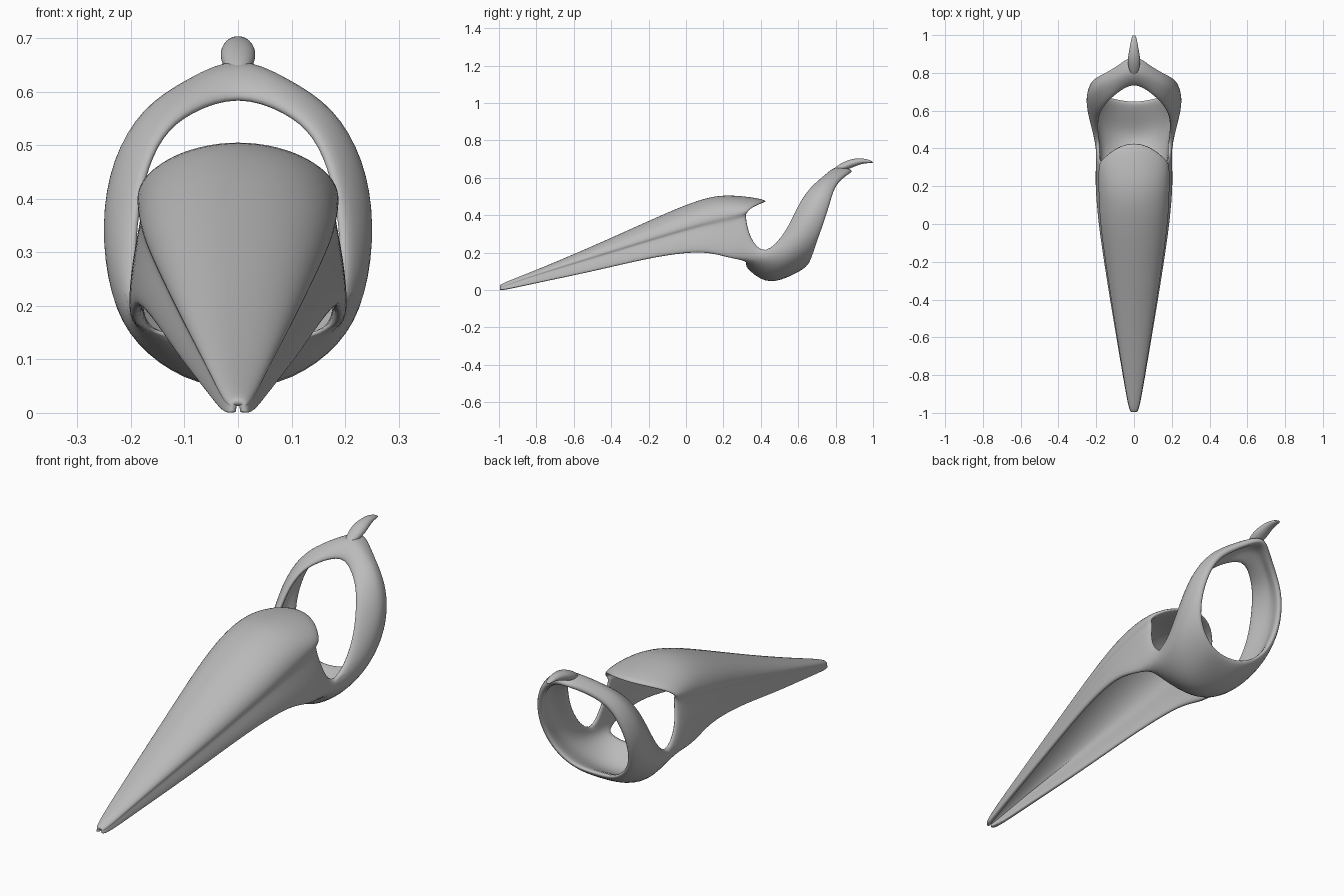
import bpy, bmesh, math
from mathutils import Vector

cube = bpy.data.objects.get("Cube")
if cube:
    bpy.data.objects.remove(cube, do_unlink=True)

grey = bpy.data.materials.new("plain grey")
grey.use_nodes = True
grey.diffuse_color = (0.5, 0.5, 0.5, 1)
grey.node_tree.nodes["Principled BSDF"].inputs["Base Color"].default_value = (0.5, 0.5, 0.5, 1)


def add_grid(bm, rows):
    """Skin a list of equally long rows of points with quads."""
    verts = [[bm.verts.new(p) for p in row] for row in rows]
    for a, b in zip(verts, verts[1:]):
        for i in range(len(a) - 1):
            bm.faces.new((a[i], a[i + 1], b[i + 1], b[i]))


def finish(bm, name):
    mesh = bpy.data.meshes.new(name)
    bm.to_mesh(mesh)
    bm.free()
    obj = bpy.data.objects.new(name, mesh)
    bpy.context.collection.objects.link(obj)
    mesh.materials.append(grey)
    mesh.polygons.foreach_set("use_smooth", [True] * len(mesh.polygons))
    return obj


# Finger ring: front edge, crest and rear edge from bottom centre to top centre
front = [(0, .31, .125), (.10, .31, .13), (.18, .315, .15), (.203, .42, .175), (.208, .53, .32),
         (.187, .585, .45), (.15, .635, .53), (.095, .68, .575), (0, .745, .607)]
crest = [(0, .42, .022), (.10, .44, .042), (.195, .48, .115), (.243, .55, .21), (.256, .62, .35),
         (.237, .67, .47), (.185, .725, .575), (.10, .76, .625), (0, .80, .675)]
rear = [(0, .655, .125), (.10, .67, .135), (.175, .69, .19), (.217, .71, .26), (.235, .745, .36),
        (.215, .78, .475), (.165, .80, .56), (.08, .85, .62), (0, .91, .66)]

# Bulge between crest and rear edge, strongest low down
bulge = []
for c, r in zip(crest, rear):
    mid = (Vector(c) + Vector(r)) / 2
    out = Vector((mid.x, 0, mid.z - .35)).normalized()
    bulge.append(mid + out * (.014 if mid.z < .5 else .004))

# Hollow beak: y, half width, ridge height, roof edge height, lower edge height
stations = [(-1, .012, .022, .014, .002), (-.985, .027, .036, .02, -.004), (-.8, .058, .107, .085, .037),
            (-.5, .108, .235, .178, .098), (-.2, .155, .372, .272, .17), (0, .183, .46, .335, .2),
            (.13, .19, .503, .372, .2), (.24, .193, .513, .398, .165)]


def beak_row(y, w, top, edge, low):
    """Half section: arched roof, undercut groove, then skirt."""
    row = []
    for k in range(5):
        a = math.pi / 2 * k / 4
        row.append((w * math.sin(a), y, edge + (top - edge) * math.cos(a)))
    drop = edge - low
    flare = .05 * max(0, y) / .24
    for f, d in ((.94, .1), (.95, .22), (1, .5), (1.03, .78), (1.02, 1)):
        row.append((w * (f + flare * d), y, edge - drop * d))
    return row


bm = bmesh.new()
rows = [beak_row(*s) for s in stations]

# Back edge of the beak: roof lip overhangs, skirt sweeps into the ring
lip = []
for x, y, z in beak_row(.44, .19, .488, .415, .2)[:5]:
    lip.append((x, y - .11 * (x / .19) ** 2, z))
lip += [(.176, .325, .40), (.18, .325, .375), (.2, .345, .28), front[3], front[2]]
rows.append(lip)
add_grid(bm, rows)
add_grid(bm, list(zip(front, crest, bulge, rear)))
bmesh.ops.remove_doubles(bm, verts=bm.verts, dist=.0005)
bmesh.ops.recalc_face_normals(bm, faces=bm.faces)
roof = max(bm.faces, key=lambda f: f.calc_center_median().z if f.calc_center_median().y < .2 else -1)
if roof.normal.z < 0:
    bmesh.ops.reverse_faces(bm, faces=bm.faces)
shell = finish(bm, "beak_and_ring")

# Thinner wall along the beak than around the ring
group = shell.vertex_groups.new(name="wall")
for v in shell.data.vertices:
    group.add([v.index], max(.55, min(1, .65 + v.co.y * .5)), "REPLACE")
mirror = shell.modifiers.new("mirror", "MIRROR")
mirror.use_clip = True
wall = shell.modifiers.new("wall", "SOLIDIFY")
wall.thickness = .032
wall.offset = -1
wall.vertex_group = "wall"
shell.modifiers.new("smooth", "SUBSURF").levels = 2
shell.modifiers["smooth"].render_levels = 2

# Horn growing out of the ring: y, centre height, half width, half height
horn = [(.78, .635, .012, .008), (.82, .652, .03, .022), (.87, .672, .036, .026), (.91, .684, .028, .021),
        (.95, .691, .021, .014), (.985, .686, .014, .008), (1.0, .682, .007, .003)]
bm = bmesh.new()
sides = 12
loops = []
for y, z, w, h in horn:
    ring = []
    for k in range(sides + 1):
        a = math.tau * k / sides
        ring.append(Vector((w * math.cos(a), y, z + h * math.sin(a))))
    loops.append(ring)
add_grid(bm, loops)
bmesh.ops.remove_doubles(bm, verts=bm.verts, dist=.0002)
bmesh.ops.holes_fill(bm, edges=bm.edges, sides=0)
bmesh.ops.recalc_face_normals(bm, faces=bm.faces)
spur = finish(bm, "ring_horn")
spur.modifiers.new("smooth", "SUBSURF").levels = 2
spur.modifiers["smooth"].render_levels = 2
